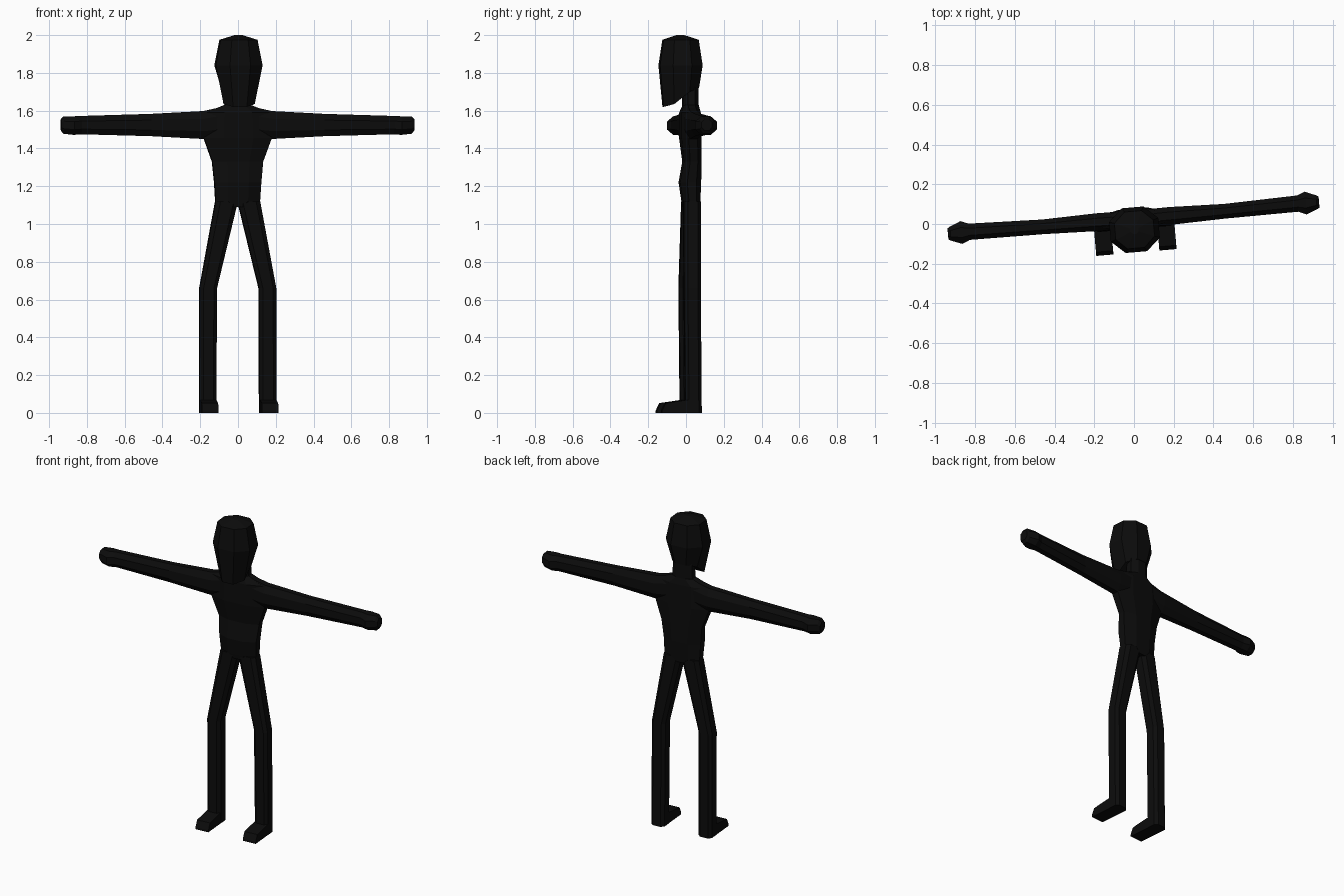
import bpy, bmesh, math
from mathutils import Matrix

if "Cube" in bpy.data.objects:
    bpy.data.objects.remove(bpy.data.objects["Cube"])

black = bpy.data.materials.new("matte black")
black.diffuse_color = (0.0035, 0.0035, 0.0035, 1)
black.use_nodes = True
black.node_tree.nodes["Principled BSDF"].inputs["Base Color"].default_value = black.diffuse_color
TURN = Matrix.Rotation(math.radians(4.9), 4, 'Z')   # whole figure is turned slightly


def octagon(a0, a1, b0, b1, c=0.28):
    """Rectangle with cut corners, as eight (a, b) points."""
    da, db = (a1 - a0) * c, (b1 - b0) * c
    return [(a0 + da, b0), (a1 - da, b0), (a1, b0 + db), (a1, b1 - db),
            (a1 - da, b1), (a0 + da, b1), (a0, b1 - db), (a0, b0 + db)]


def level(x0, x1, y0, y1, z, c=0.28):
    return [(x, y, z) for x, y in octagon(x0, x1, y0, y1, c)]


def upright(x, y0, y1, z0, z1, c=0.28):
    return [(x, y, z) for y, z in octagon(y0, y1, z0, z1, c)]


def loft(name, rings, side=1):
    """Skin a list of equal rings and cap both ends."""
    bm = bmesh.new()
    rows = [[bm.verts.new((p[0] * side, p[1], p[2])) for p in r] for r in rings]
    n = len(rows[0])
    for a, b in zip(rows, rows[1:]):
        for i in range(n):
            j = (i + 1) % n
            bm.faces.new((a[i], a[j], b[j], b[i]))
    bm.faces.new(rows[0][::-1])
    bm.faces.new(rows[-1])
    bmesh.ops.triangulate(bm, faces=[f for f in bm.faces if len(f.verts) > 4])
    bmesh.ops.recalc_face_normals(bm, faces=bm.faces)
    bm.transform(TURN)
    mesh = bpy.data.meshes.new(name)
    bm.to_mesh(mesh)
    bm.free()
    mesh.materials.append(black)
    bpy.context.collection.objects.link(bpy.data.objects.new(name, mesh))


# torso: hips, belly, waist, chest, shoulders
loft("torso", [level(-w, w, y0, y1, z) for w, y0, y1, z in [
    (0.05, -0.015, 0.07, 1.09), (0.118, -0.02, 0.072, 1.12),
    (0.124, -0.035, 0.076, 1.22), (0.135, -0.015, 0.078, 1.33),
    (0.18, -0.03, 0.076, 1.455), (0.17, -0.03, 0.072, 1.59),
    (0.07, -0.015, 0.065, 1.63)]])

# neck
loft("neck", [level(-0.068, 0.068, -0.018, 0.065, 1.60),
              level(-0.062, 0.062, -0.018, 0.065, 1.76)])

# head: the jaw hangs lower at the front than at the nape
jaw_z = [1.62, 1.62, 1.635, 1.70, 1.72, 1.72, 1.70, 1.635]
jaw = [(x, y, z) for (x, y), z in zip(octagon(-0.083, 0.083, -0.122, 0.066), jaw_z)]
loft("head", [jaw,
              level(-0.124, 0.124, -0.142, 0.084, 1.84),
              level(-0.098, 0.098, -0.122, 0.064, 1.975),
              level(-0.02, 0.02, -0.05, -0.01, 2.0)])

for side, word in ((-1, "right"), (1, "left")):
    # arm with the hand as a slightly wider end
    loft(word + "_arm", [upright(*r) for r in [
        (0.06, -0.02, 0.068, 1.46, 1.625), (0.18, -0.02, 0.07, 1.45, 1.598),
        (0.46, -0.012, 0.062, 1.465, 1.583), (0.83, -0.009, 0.073, 1.475, 1.572),
        (0.87, -0.026, 0.089, 1.472, 1.57), (0.925, -0.005, 0.066, 1.478, 1.57),
        (0.938, 0.002, 0.058, 1.495, 1.555)]], side)
    # leg, bent out to the knee and straight below it
    loft(word + "_leg", [level(*r, 0.2) for r in [
        (0.0, 0.118, -0.018, 0.071, 1.12), (0.112, 0.203, -0.025, 0.063, 0.66),
        (0.115, 0.204, -0.018, 0.068, 0.0)]], side)
    # foot
    loft(word + "_foot", [
        [(x, y, z) for x, z in ((0.116, 0), (0.203, 0), (0.203, h), (0.116, h))]
        for y, h in ((0.0, 0.07), (-0.125, 0.052), (-0.144, 0.012))], side)
